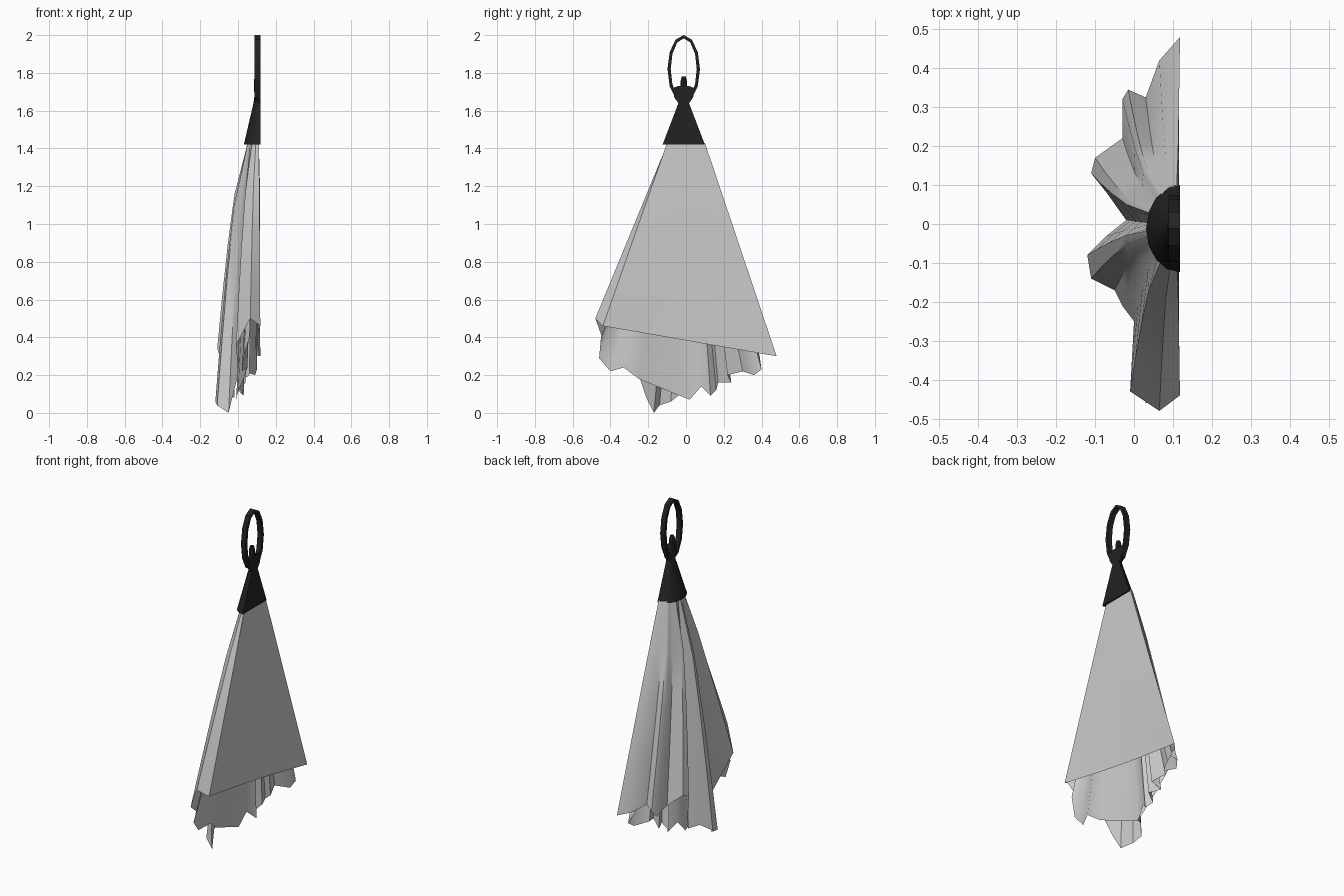
import bpy
import bmesh
from math import sin, cos, pi, atan2, radians

default = bpy.data.objects.get("Cube")
if default:
    bpy.data.objects.remove(default, do_unlink=True)


def make_material(name, value):
    mat = bpy.data.materials.new(name)
    mat.use_nodes = True
    colour = (value, value, value, 1)
    mat.diffuse_color = colour
    mat.node_tree.nodes["Principled BSDF"].inputs["Base Color"].default_value = colour
    return mat


cloth_grey = make_material("cloth_light_grey", 0.6)
metal_black = make_material("cap_black", 0.016)


def loft(name, rows, material, wrap_section=False, wrap_rows=False, caps=False, angle=35):
    """Skin faces between matching rows of points."""
    bm = bmesh.new()
    grid = [[bm.verts.new(p) for p in row] for row in rows]
    count = len(rows[0])
    for i in range(len(rows) if wrap_rows else len(rows) - 1):
        low, high = grid[i], grid[(i + 1) % len(rows)]
        for j in range(count if wrap_section else count - 1):
            k = (j + 1) % count
            bm.faces.new((low[j], low[k], high[k], high[j]))
    if caps:
        bm.faces.new(grid[0])
        bm.faces.new(grid[-1])
    bmesh.ops.recalc_face_normals(bm, faces=bm.faces)
    mesh = bpy.data.meshes.new(name)
    bm.to_mesh(mesh)
    bm.free()
    mesh.materials.append(material)
    obj = bpy.data.objects.new(name, mesh)
    bpy.context.collection.objects.link(obj)
    bpy.ops.object.select_all(action='DESELECT')
    obj.select_set(True)
    bpy.context.view_layer.objects.active = obj
    bpy.ops.object.shade_smooth_by_angle(angle=radians(angle))
    return obj


FLAT = 0.118       # plane of the flat side
GATHER = 1.43      # height where the cloth enters the cap


def gathered_point(x, y, size):
    """Place where a hem point meets the cap."""
    a = atan2(y / 0.48, (FLAT - x) / 0.2)
    return 0.11 - 0.06 * size * cos(a), 0.1 * size * sin(a)


def drape(name, hem, size=1.0, billow=0.6):
    """Hang cloth from the cap down to a zigzag hem."""
    rows = []
    for step in range(5):
        f = step / 4
        row = []
        for x, y, z in hem:
            tx, ty = gathered_point(x, y, size)
            row.append((tx + (x - tx) * f ** billow,
                        ty + (y - ty) * f,
                        GATHER + (z - GATHER) * f))
        rows.append(row)
    return loft(name, rows, cloth_grey, angle=40)


# Pleated outer cloth, from the long corner round to the opposite fold
outer_hem = [
    (FLAT, .48, .3), (.065, .42, .31), (.03, .325, .33), (-.015, .345, .31),
    (-.03, .32, .27), (-.03, .22, .3), (-.1, .17, .36), (-.11, .13, .34),
    (-.07, .08, .22), (-.02, .01, .08), (-.07, -.03, .1), (-.12, -.08, .06),
    (-.11, -.14, .04), (-.05, -.17, 0), (-.03, -.21, .08), (0, -.25, .2),
    (-.01, -.43, .36), (.065, -.48, .5), (FLAT, -.44, .46),
]
drape("pleated_cloth", outer_hem)

# Inner folds showing below the flat sheet
inner_hem = [
    (.06, -.45, .4), (.03, -.46, .29), (.02, -.4, .22), (.05, -.33, .24),
    (.03, -.25, .18), (0, -.08, .11), (-.01, .02, .07), (0, .08, .14),
    (.03, .13, .09), (0, .16, .12), (.04, .17, .16), (.01, .24, .16),
    (.06, .22, .2), (.03, .3, .22), (.09, .36, .2), (.1, .4, .23), (.06, .39, .3),
]
drape("inner_folds", inner_hem, size=0.75, billow=1.0)

# Flat sheet with a slanted hem and a gentle swell
sheet_rows = []
for step in range(7):
    f = step / 6
    row = []
    for col in range(7):
        t = col / 6
        top_y = 0.1 - 0.2 * t
        hem_y, hem_z = 0.48 - 0.92 * t, 0.3 + 0.16 * t
        sag = 0.02 * f * sin(pi * t) * sin(pi * (f - 0.5))
        row.append((0.11 + (FLAT - 0.11) * f ** 0.6 - sag * 0.8,
                    top_y + (hem_y - top_y) * f,
                    GATHER + (hem_z - GATHER) * f))
    sheet_rows.append(row)
loft("flat_sheet", sheet_rows, cloth_grey, angle=40)

# Half-round cap narrowing to a neck, then flaring into a collar
MID = -0.012
cap_rows = []
for z, width, depth in [(1.42, .112, .087), (1.64, .028, .036), (1.67, .05, .032),
                        (1.72, .055, .03), (1.73, .03, .03)]:
    cap_rows.append([(FLAT - depth * cos(a), MID + width * sin(a), z)
                     for a in [pi * (i / 8 - 0.5) for i in range(9)]])
loft("cap", cap_rows, metal_black, wrap_section=True, caps=True)

# Small stud standing on the collar
stud_rows = []
for z, r in [(1.7, .016), (1.76, .016), (1.78, .011)]:
    stud_rows.append([(0.1 + r * cos(i * pi / 4), MID + r * sin(i * pi / 4), z)
                      for i in range(8)])
loft("stud", stud_rows, metal_black, wrap_section=True, caps=True)

# Tall hanging ring with a square section
ring_rows = []
SIDES = 12
for i in range(SIDES):
    a = 2 * pi * i / SIDES
    section = [(x, MID + (0.086 - d) * sin(a), 1.82 + (0.18 - d) * cos(a))
               for x, d in [(.088, 0), (FLAT, 0), (FLAT, .017), (.088, .017)]]
    ring_rows.append(section)
loft("hanging_ring", ring_rows, metal_black, wrap_section=True, wrap_rows=True)
